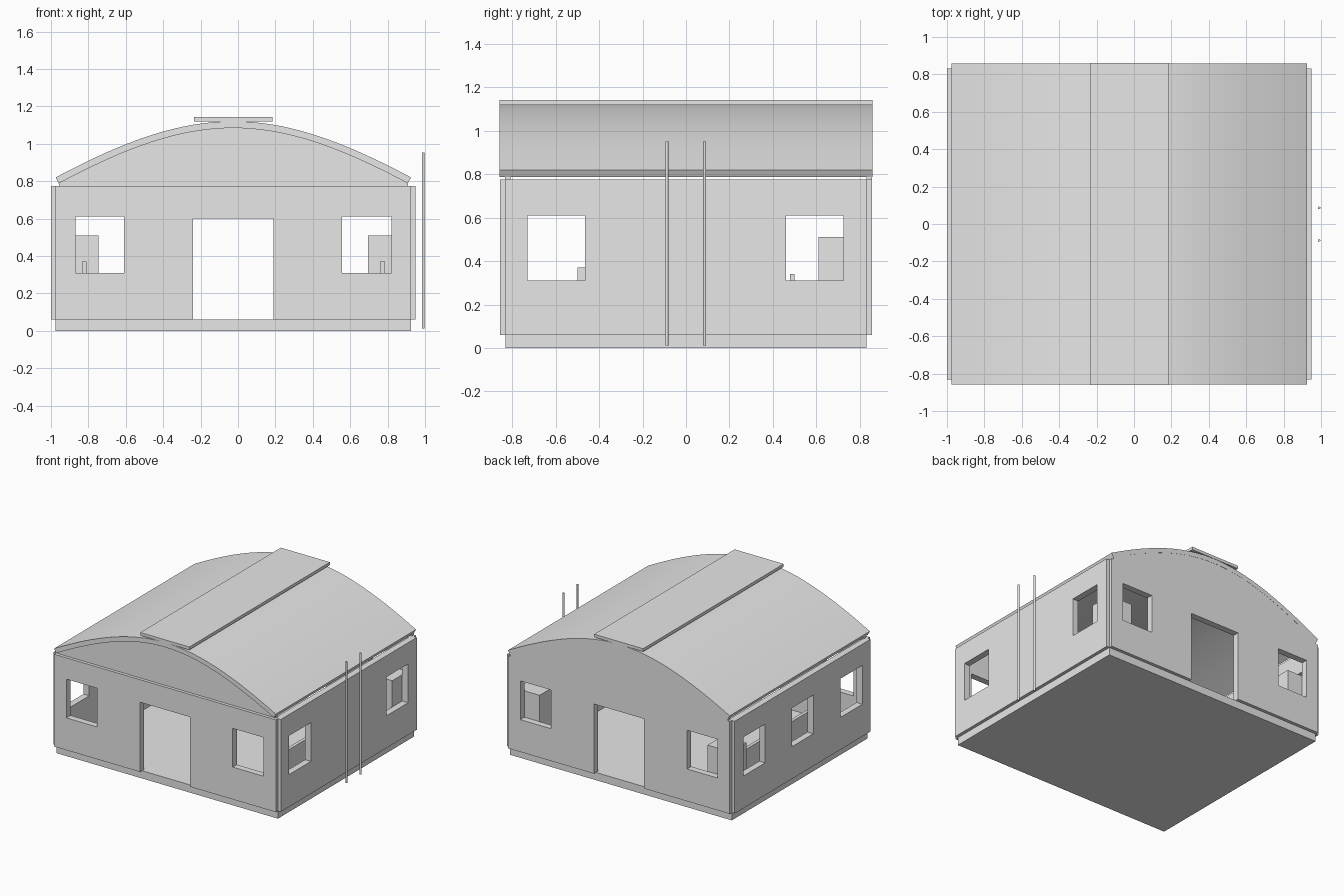
import bpy
import bmesh
from mathutils import Matrix, Vector

if "Cube" in bpy.data.objects:
    bpy.data.objects.remove(bpy.data.objects["Cube"], do_unlink=True)

# One plain grey for the whole building
GREY = (0.8, 0.8, 0.8, 1)
grey = bpy.data.materials.new("plain_grey")
grey.use_nodes = True
grey.diffuse_color = GREY
grey.node_tree.nodes["Principled BSDF"].inputs["Base Color"].default_value = GREY

MID = -0.025               # centre line of the building
HALF_X, HALF_Y = 0.95, 0.832
FLOOR, EAVES = 0.06, 0.775
THICK = 0.05


def add_object(name, bm):
    bmesh.ops.recalc_face_normals(bm, faces=bm.faces)
    mesh = bpy.data.meshes.new(name)
    bm.to_mesh(mesh)
    bm.free()
    mesh.materials.append(grey)
    obj = bpy.data.objects.new(name, mesh)
    bpy.context.collection.objects.link(obj)
    return obj


def box(name, x, y, z):
    bm = bmesh.new()
    bmesh.ops.create_cube(bm, size=1)
    for v in bm.verts:
        v.co = [a + (b - a) * (c + 0.5) for (a, b), c in zip((x, y, z), v.co)]
    return add_object(name, bm)


def prism(name, profile, y0, y1):
    """Extrude an x-z outline along y."""
    bm = bmesh.new()
    face = bm.faces.new([bm.verts.new((x, y0, z)) for x, z in profile])
    geom = bmesh.ops.extrude_face_region(bm, geom=[face])["geom"]
    moved = [g for g in geom if isinstance(g, bmesh.types.BMVert)]
    bmesh.ops.translate(bm, verts=moved, vec=(0, y1 - y0, 0))
    return add_object(name, bm)


def wall(name, start, end, openings, place):
    """Panel with rectangular holes; place maps (along, height) to a point."""
    us = sorted({start, end, *(u for o in openings for u in o[:2])})
    zs = sorted({FLOOR, EAVES, *(z for o in openings for z in o[2:])})
    bm = bmesh.new()
    grid = {(u, z): bm.verts.new(place(u, z)) for u in us for z in zs}
    for a, b in zip(us, us[1:]):
        for c, d in zip(zs, zs[1:]):
            if not any(o[0] <= a and b <= o[1] and o[2] <= c and d <= o[3] for o in openings):
                bm.faces.new([grid[k] for k in ((a, c), (b, c), (b, d), (a, d))])
    loose = [v for v in bm.verts if not v.link_faces]
    bmesh.ops.delete(bm, geom=loose, context="VERTS")
    obj = add_object(name, bm)
    solid = obj.modifiers.new("thickness", "SOLIDIFY")
    solid.thickness = THICK
    solid.offset = 0


# Foundation slab
box("floor_slab", (MID - HALF_X, MID + HALF_X), (-HALF_Y, HALF_Y), (0, FLOOR))

# Walls centred on the slab edges
SILL, HEAD = 0.31, 0.61
end_holes = [(-0.87, -0.61, SILL, HEAD), (-0.24, 0.19, FLOOR, 0.6), (0.555, 0.82, SILL, HEAD)]
side_holes = [(-0.73, -0.465, SILL, HEAD), (0.46, 0.725, SILL, HEAD)]
middle_hole = [(-0.13, 0.13, SILL, HEAD)]
for name, y in (("front_wall", -HALF_Y), ("back_wall", HALF_Y)):
    wall(name, MID - HALF_X, MID + HALF_X, end_holes, lambda u, z: (u, y, z))
for name, x, holes in (("left_wall", MID + HALF_X, side_holes),
                       ("right_wall", MID - HALF_X, side_holes + middle_hole)):
    wall(name, -HALF_Y, HALF_Y, holes, lambda u, z: (x, u, z))

# Arched roof sheet from a symmetric curve
outer, inner = [], []
ctrl = [Vector(p) for p in ((-0.95, 0.82), (-0.2, 1.22), (0.2, 1.22), (0.95, 0.82))]
STEPS = 32
for i in range(STEPS + 1):
    t = i / STEPS
    s = 1 - t
    p = s**3 * ctrl[0] + 3 * s * s * t * ctrl[1] + 3 * s * t * t * ctrl[2] + t**3 * ctrl[3]
    d = (s * s * (ctrl[1] - ctrl[0]) + 2 * s * t * (ctrl[2] - ctrl[1])
         + t * t * (ctrl[3] - ctrl[2])).normalized()
    q = p + Vector((d.y, -d.x)) * 0.036
    outer.append((p.x + MID, p.y))
    inner.append((q.x + MID, q.y))
roof = prism("arched_roof", outer + inner[::-1], -0.858, 0.858)
bpy.context.view_layer.objects.active = roof
roof.select_set(True)
bpy.ops.object.shade_smooth_by_angle()
roof.select_set(False)

# Gable infills under the roof
gable = [(inner[0][0], EAVES)] + inner + [(inner[-1][0], EAVES)]
prism("front_gable", gable, -0.833, -0.808)
prism("back_gable", gable, 0.832, 0.857)

# Ridge plate
box("ridge_plate", (-0.235, 0.185), (-0.86, 0.86), (1.12, 1.143))

# Slim poles beside the building
for name, y in (("front_pole", -0.088), ("back_pole", 0.086)):
    bm = bmesh.new()
    bmesh.ops.create_cone(bm, cap_ends=True, segments=12, radius1=0.007, radius2=0.007,
                          depth=0.94, matrix=Matrix.Translation((0.99, y, 0.482)))
    add_object(name, bm)

# Mirrored furniture along both side walls
for side, s in (("left", 1), ("right", -1)):
    def span(a, b):
        return sorted((MID + s * a, MID + s * b))
    box(side + "_locker", span(0.72, 0.92), (0.61, 0.8), (FLOOR, 0.51))
    box(side + "_bench_back", span(0.785, 0.81), (-0.5, 0.46), (FLOOR, 0.37))
    box(side + "_bench_end", span(0.785, 0.81), (0.48, 0.5), (FLOOR, 0.34))
